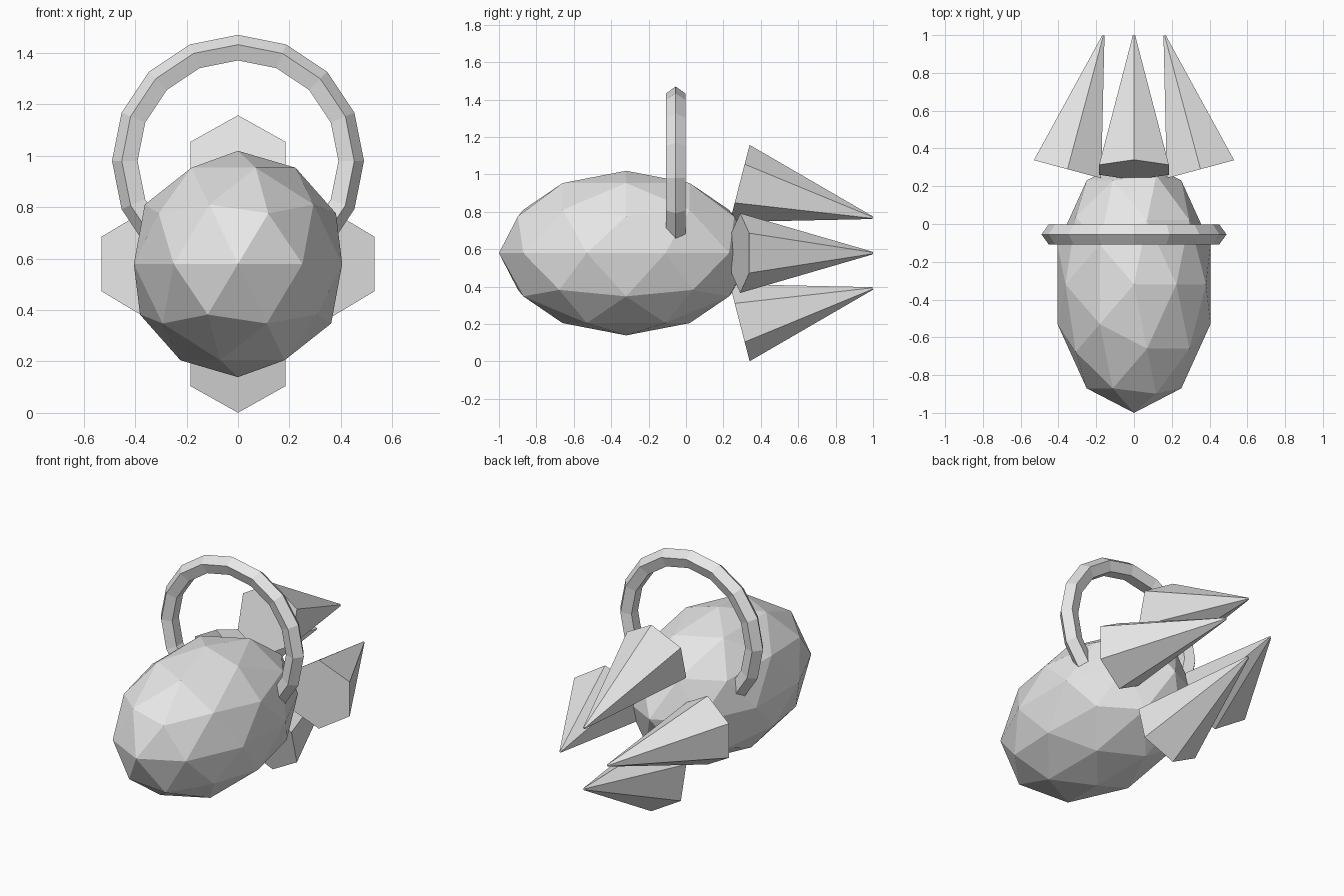
import bpy
import bmesh
from math import cos, sin, pi
from mathutils import Vector

cube = bpy.data.objects.get("Cube")
if cube:
    bpy.data.objects.remove(cube, do_unlink=True)

grey = bpy.data.materials.new("light grey")
grey.use_nodes = True
COLOUR = (0.8, 0.8, 0.8, 1)
grey.diffuse_color = COLOUR
grey.node_tree.nodes["Principled BSDF"].inputs["Base Color"].default_value = COLOUR

MID = 0.579  # height of the body axis


def finish(obj, name):
    obj.name = name
    obj.data.name = name
    obj.data.materials.append(grey)


def fin(name, base, tip, radius=0.213, tip_radius=0.007, sides=6):
    """Six-sided spike from base to tip, with one corner pointing up."""
    base, tip = Vector(base), Vector(tip)
    axis = (tip - base).normalized()
    up = Vector((0, 0, 1))
    up = (up - axis * up.dot(axis)).normalized()
    side = up.cross(axis)
    bm = bmesh.new()

    def ring(centre, r):
        angles = [2 * pi * i / sides for i in range(sides)]
        return [bm.verts.new(centre + r * (up * cos(a) + side * sin(a))) for a in angles]

    low, high = ring(base, radius), ring(tip, tip_radius)
    for i in range(sides):
        j = (i + 1) % sides
        bm.faces.new((low[i], low[j], high[j], high[i]))
    bm.faces.new(low)
    bm.faces.new(high)
    bmesh.ops.recalc_face_normals(bm, faces=bm.faces)
    mesh = bpy.data.meshes.new(name)
    bm.to_mesh(mesh)
    bm.free()
    obj = bpy.data.objects.new(name, mesh)
    bpy.context.collection.objects.link(obj)
    finish(obj, name)


# Faceted egg-shaped body
bpy.ops.mesh.primitive_ico_sphere_add(subdivisions=2, radius=1, location=(0, -0.32, MID))
body = bpy.context.object
body.scale = (0.426, 0.68, 0.44)
finish(body, "body")

# Hoop handle with a five-sided section, sunk into the body
bpy.ops.mesh.primitive_torus_add(major_segments=16, minor_segments=5, major_radius=0.435,
                                 minor_radius=0.055, location=(0, -0.055, 0.98),
                                 rotation=(pi / 2, 0, 0))
finish(bpy.context.object, "hoop_handle")

# Four tail spikes leaning in toward the body axis
for name, s in (("top_fin", 1), ("bottom_fin", -1)):
    fin(name, (0, 0.287, MID + s * 0.372), (0, 0.998, MID + s * 0.189))
for name, s in (("left_fin", 1), ("right_fin", -1)):
    fin(name, (s * 0.352, 0.29, MID), (s * 0.162, 0.998, MID))
